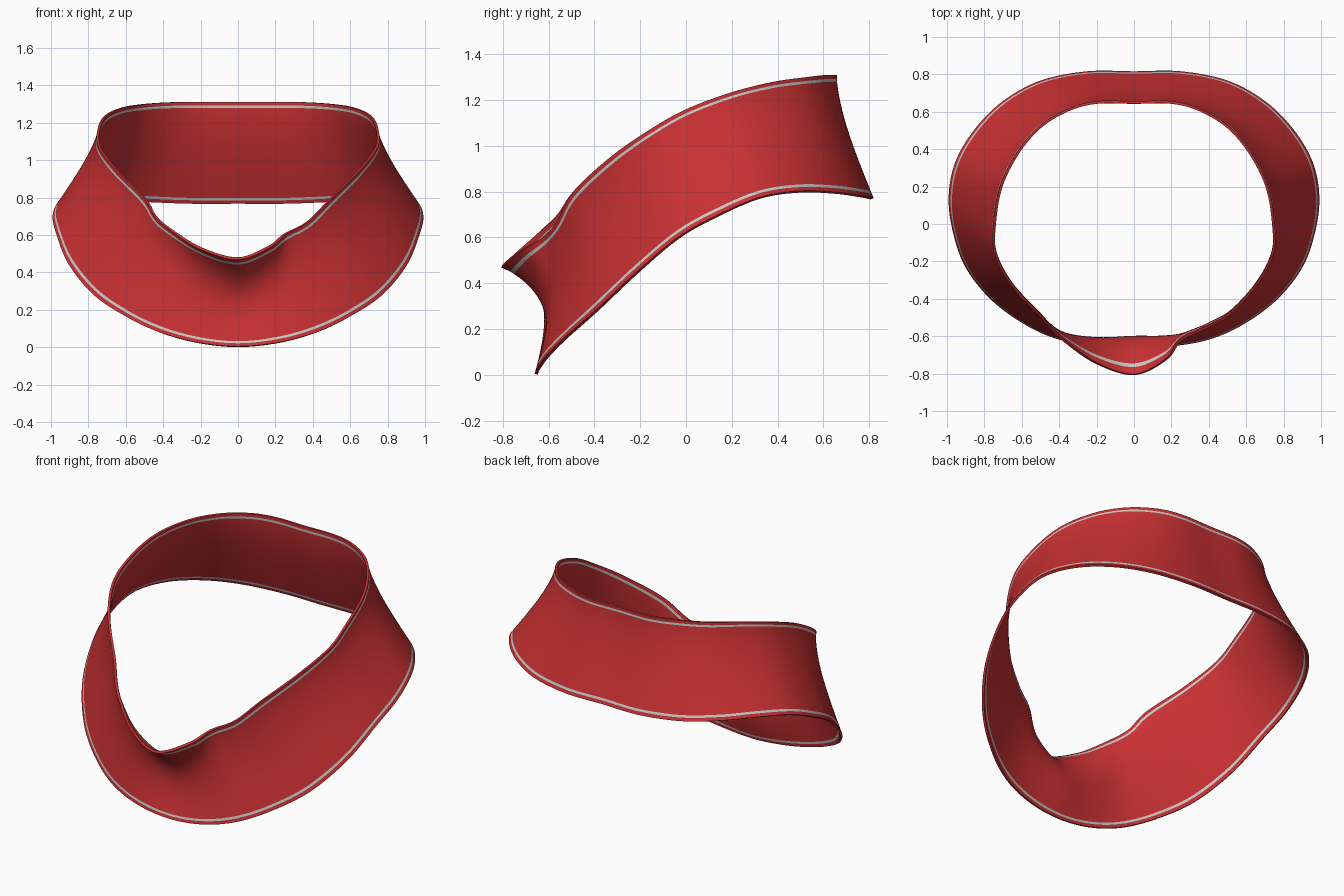
import bpy, bmesh, math
from mathutils import Vector

if "Cube" in bpy.data.objects:
    bpy.data.objects.remove(bpy.data.objects["Cube"])

# Ribs from back to front on the right half: upper edge point, lower edge point, inward bulge
RIBS = [
    ((0, .65, 1.31), (0, .81, .77), .025),
    ((.20, .65, 1.31), (.25, .81, .77), .025),
    ((.35, .61, 1.31), (.50, .76, .78), .025),
    ((.50, .52, 1.30), (.70, .65, .795), .025),
    ((.62, .38, 1.28), (.85, .50, .80), .03),
    ((.71, .20, 1.235), (.95, .33, .775), .03),
    ((.745, 0, 1.16), (.985, .15, .70), .03),
    ((.74, -.16, 1.07), (.965, -.03, .60), .03),
    ((.65, -.33, .95), (.90, -.22, .44), .03),
    ((.50, -.49, .80), (.77, -.39, .28), .03),
    ((.37, -.56, .67), (.60, -.52, .165), .03),
    ((.25, -.62, .605), (.42, -.605, .08), .04),
    ((.17, -.725, .54), (.22, -.645, .025), .09),
    ((0, -.805, .475), (0, -.655, .003), .13),
]
# The front lip is slightly uneven: wider on the left side
LEFT_UPPER = {10: (.44, -.56, .70), 11: (.36, -.635, .63), 12: (.20, -.745, .53)}
STEPS = 8
# Positions across the band; thin bands near both edges carry the piping stripe
S = [0, .034, .058] + [.058 + .884 * i / 16 for i in range(1, 16)] + [.942, .966, 1]
STRIPES = {1, len(S) - 3}


def material(name, rgb):
    m = bpy.data.materials.new(name)
    m.diffuse_color = (*rgb, 1)
    m.use_nodes = True
    m.node_tree.nodes["Principled BSDF"].inputs["Base Color"].default_value = m.diffuse_color
    return m


def spline(p0, p1, p2, p3, t):
    return .5 * (2 * p1 + (p2 - p0) * t + (2 * p0 - 5 * p1 + 4 * p2 - p3) * t * t
                 + (3 * p1 - p0 - 3 * p2 + p3) * t ** 3)


def rib_points(upper, lower, bulge):
    pts = []
    for s in S:
        p = upper.lerp(lower, s)
        inward = Vector((-p.x, -p.y, 0)).normalized()
        pts.append(p + inward * bulge * math.sin(math.pi * s ** .75))
    return pts


# Full ring of ribs: right half, then mirrored left half
ring = [rib_points(Vector(u), Vector(l), b) for u, l, b in RIBS]
for i in range(len(RIBS) - 2, 0, -1):
    u, l, b = RIBS[i]
    u = LEFT_UPPER.get(i, u)
    ring.append(rib_points(Vector((-u[0], u[1], u[2])), Vector((-l[0], l[1], l[2])), b))

# Band surface, smoothly interpolated around the ring
bm = bmesh.new()
n = len(ring)
rows = []
for i in range(n):
    a, b, c, d = (ring[(i + k) % n] for k in (-1, 0, 1, 2))
    for k in range(STEPS):
        rows.append([bm.verts.new(spline(*p, k / STEPS)) for p in zip(a, b, c, d)])
for i, row in enumerate(rows):
    nxt = rows[(i + 1) % len(rows)]
    for j in range(len(S) - 1):
        f = bm.faces.new((row[j], nxt[j], nxt[j + 1], row[j + 1]))
        f.smooth = True
        f.material_index = 1 if j in STRIPES else 0
mesh = bpy.data.meshes.new("twisted_band")
bm.to_mesh(mesh)
bm.free()
mesh.materials.append(material("red", (.58, .03, .032)))
mesh.materials.append(material("light_grey", (.58, .58, .58)))
band = bpy.data.objects.new("twisted_band", mesh)
bpy.context.collection.objects.link(band)

# Give the band its thin thickness
solid = band.modifiers.new("thickness", 'SOLIDIFY')
solid.thickness = .014
solid.offset = 0
bpy.context.view_layer.objects.active = band
band.select_set(True)
bpy.ops.object.modifier_apply(modifier="thickness")
bpy.ops.object.shade_smooth_by_angle(angle=math.radians(40))
